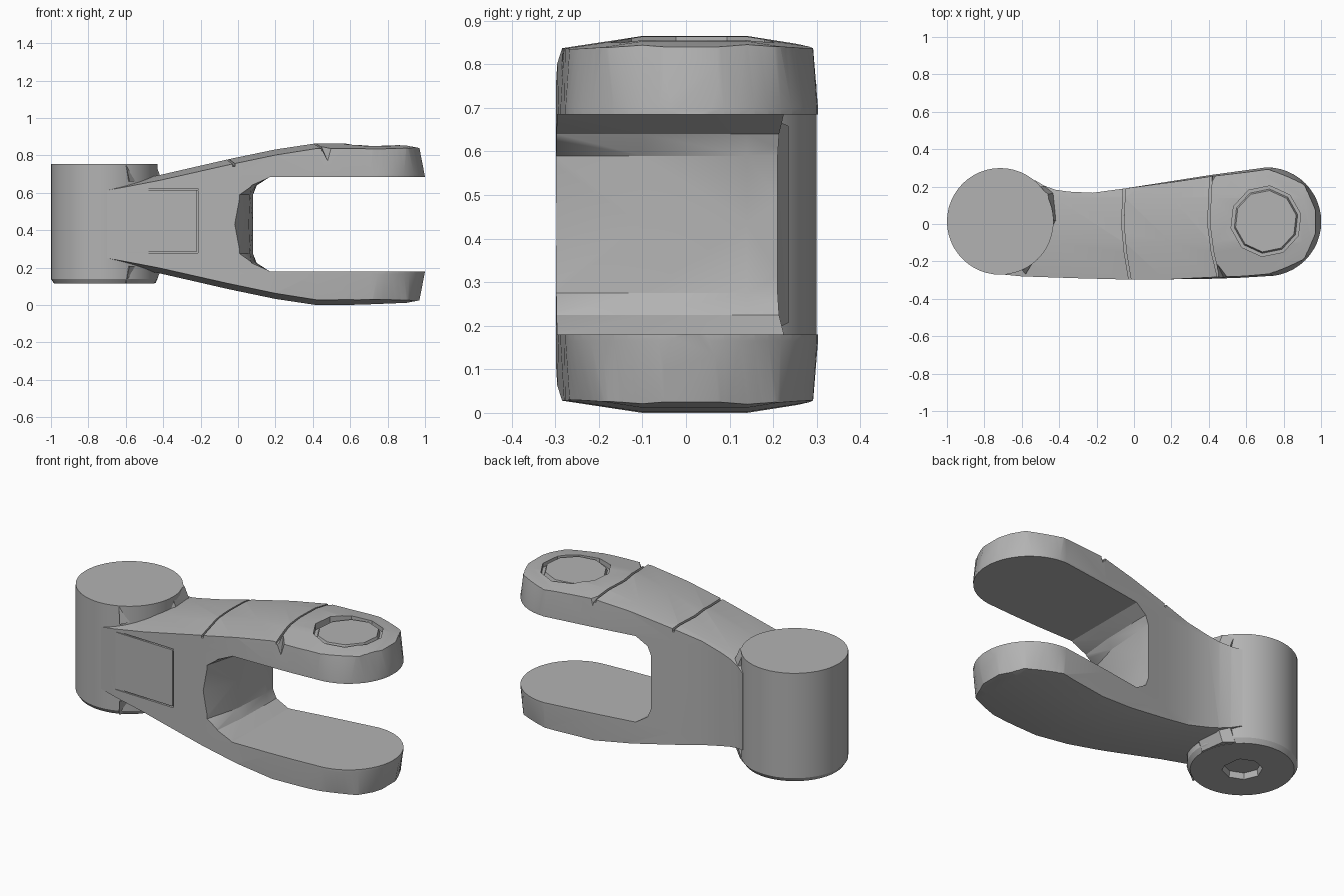
import bpy, bmesh, math

if "Cube" in bpy.data.objects:
    bpy.data.objects.remove(bpy.data.objects["Cube"])

steel = bpy.data.materials.new("grey steel")
steel.diffuse_color = (0.45, 0.45, 0.45, 1)
steel.use_nodes = True
steel.node_tree.nodes["Principled BSDF"].inputs["Base Color"].default_value = steel.diffuse_color
MID = 0.865          # mirror height: z -> MID - z


def make(name, bm):
    bmesh.ops.recalc_face_normals(bm, faces=bm.faces[:])
    me = bpy.data.meshes.new(name)
    bm.to_mesh(me)
    bm.free()
    me.materials.append(steel)
    ob = bpy.data.objects.new(name, me)
    bpy.context.collection.objects.link(ob)
    return ob


def loft(name, rings):
    """Skin matching closed rings of points and cap both ends."""
    bm = bmesh.new()
    rows = [[bm.verts.new(p) for p in r] for r in rings]
    n = len(rows[0])
    for a, b in zip(rows, rows[1:]):
        for i in range(n):
            j = (i + 1) % n
            bm.faces.new((a[i], a[j], b[j], b[i]))
    bm.faces.new(rows[0])
    bm.faces.new(rows[-1])
    bmesh.ops.recalc_face_normals(bm, faces=bm.faces[:])
    bmesh.ops.triangulate(bm, faces=[f for f in bm.faces])
    return make(name, bm)


def hull(name, pts):
    bm = bmesh.new()
    for p in pts:
        bm.verts.new(p)
    bmesh.ops.convex_hull(bm, input=bm.verts[:])
    return make(name, bm)


def box(name, x0, x1, y0, y1, z0, z1):
    return hull(name, [(x, y, z) for x in (x0, x1) for y in (y0, y1) for z in (z0, z1)])


def circle(cx, cy, z, r, n, turn=0.0):
    return [(cx + r * math.cos(turn + math.tau * i / n),
             cy + r * math.sin(turn + math.tau * i / n), z) for i in range(n)]


def boolean(ob, other, op):
    m = ob.modifiers.new("cut", 'BOOLEAN')
    m.operation, m.object, m.solver = op, other, 'EXACT'
    bpy.context.view_layer.objects.active = ob
    bpy.ops.object.modifier_apply(modifier=m.name)
    bpy.data.objects.remove(other)


def smooth(ob, deg):
    for p in ob.data.polygons:
        p.use_smooth = True
    ob.data.set_sharp_from_angle(angle=math.radians(deg))


# Fork arm: plan outline, tapering to a faceted tip on the outer faces
FRONT = [(-0.72, -0.268), (-0.6, -0.28), (-0.3, -0.29), (0, -0.298), (0.41, -0.293), (0.56, -0.288)]
BACK = [(0.41, 0.262), (-0.05, 0.19), (-0.22, 0.167), (-0.35, 0.173),
        (-0.42, 0.183), (-0.48, 0.205), (-0.53, 0.235), (-0.72, 0.15)]


def plan(z, taper):
    def side(p):
        k = 0.96 if taper and p[0] > 0.4 else 1
        return (p[0], p[1] * k, z)
    arc = []
    for i in range(25):
        a = math.radians(-90 + 7.5 * i)
        r = 0.291
        if taper:
            part = (a + math.pi / 2) % (math.pi / 4) - math.pi / 8
            r = 0.275 * math.cos(math.pi / 8) / math.cos(part)
        arc.append((0.71 + r * math.cos(a), 0.012 + r * math.sin(a), z))
    return [side(p) for p in FRONT] + arc + [side(p) for p in BACK]


arm = loft("fork_arm", [plan(-0.03, True), plan(0.165, False), plan(0.70, False), plan(0.895, True)])

# Side profile: crowned outside, slot that widens toward the front
TOP = [(-0.75, 0.63), (-0.42, 0.695), (-0.05, 0.78), (0.2, 0.832), (0.42, 0.865),
       (0.65, 0.863), (0.9, 0.853), (0.97, 0.84)]


def side_ring(y, drop, flare):
    half = [(x, z - drop) for x, z in TOP]
    half += [(1.0, 0.685), (0.17, 0.685), (0.10 - 0.03 * flare, 0.64), (0.08 - 0.08 * flare, 0.59)]
    ring = half + [(0.08 - 0.11 * flare, MID / 2)] + [(x, MID - z) for x, z in reversed(half)]
    return [(x, y, z) for x, z in ring]


boolean(arm, loft("side_profile", [side_ring(-0.33, 0.035, 1), side_ring(-0.1, 0, 0.2),
                                   side_ring(0.14, 0, 0), side_ring(0.33, 0.03, 0)]), 'INTERSECT')

# Curved seams across the top of the arm
for x_mid, z, slope, bend in ((-0.06, 0.777, 0.22, 0.045), (0.40, 0.862, 0.1, 0.065)):
    rings = []
    for y, off, drop in ((-0.34, bend, 0.035), (-0.15, bend * 0.3, 0.007), (0, 0, 0),
                         (0.15, 0.006, 0.002), (0.3, 0.015, 0.026)):
        x, zz = x_mid + off, z + slope * off - drop - 0.016
        rings.append([(x - 0.006, y, zz), (x + 0.006, y, zz), (x + 0.006, y, 1), (x - 0.006, y, 1)])
    boolean(arm, loft("seam_cutter", rings), 'DIFFERENCE')

# Corner notches where the tip pad starts
boolean(arm, hull("notch_cutter", [(0.43, -0.18, 0.885), (0.42, -0.34, 0.885),
                                   (0.56, -0.34, 0.885), (0.49, -0.31, 0.745)]), 'DIFFERENCE')
boolean(arm, hull("notch_cutter", [(0.41, 0.20, 0.88), (0.40, 0.33, 0.88),
                                   (0.49, 0.33, 0.88), (0.43, 0.28, 0.78)]), 'DIFFERENCE')

# Rectangular panel seam on the front
for x0, x1, z0, z1 in ((-0.6, -0.593, 0.28, 0.625), (-0.222, -0.215, 0.283, 0.612),
                       (-0.6, -0.215, 0.278, 0.285), (-0.6, -0.215, 0.615, 0.622)):
    boolean(arm, box("panel_cutter", x0, x1, -0.35, -0.276, z0, z1), 'DIFFERENCE')

# Round recess in the tip pad, with a plug inside it
boolean(arm, loft("recess_cutter", [circle(0.705, 0.015, 0.828, 0.19, 10, 0.2),
                                    circle(0.705, 0.015, 0.9, 0.19, 10, 0.2)]), 'DIFFERENCE')
smooth(arm, 25)
plug = loft("pad_plug", [circle(0.705, 0.015, 0.815, 0.178, 10, 0.2),
                         [(x, y, z + 0.03 * (x - 0.705)) for x, y, z in
                          circle(0.705, 0.015, 0.85, 0.165, 10, 0.2)]])

# Pivot barrel: chamfered bottom edge and an eight-sided pocket below
CX, CY = -0.715, 0.014
barrel = loft("pivot_barrel", [circle(CX, CY, 0.115, 0.268, 48), circle(CX, CY, 0.14, 0.285, 48),
                               circle(CX, CY, 0.755, 0.285, 48)])
boolean(barrel, loft("pocket_cutter", [circle(CX, CY, 0.05, 0.115, 8),
                                       circle(CX, CY, 0.15, 0.10, 8)]), 'DIFFERENCE')
smooth(barrel, 20)

# Pointed shoulders joining barrel and arm, top and bottom
for name, end, root in (("upper_shoulder", 0.754, 0.66), ("lower_shoulder", 0.117, 0.21)):
    flat = [(-0.64, 0.12), (-0.51, 0.20), (-0.46, 0.16), (-0.44, 0.02), (-0.60, -0.245)]
    foot = [(-0.64, 0.12), (-0.47, 0.20), (-0.42, 0.165), (-0.405, 0.02), (-0.58, -0.27)]
    hull(name, [(x, y, end) for x, y in flat] + [(x, y, root) for x, y in foot])
